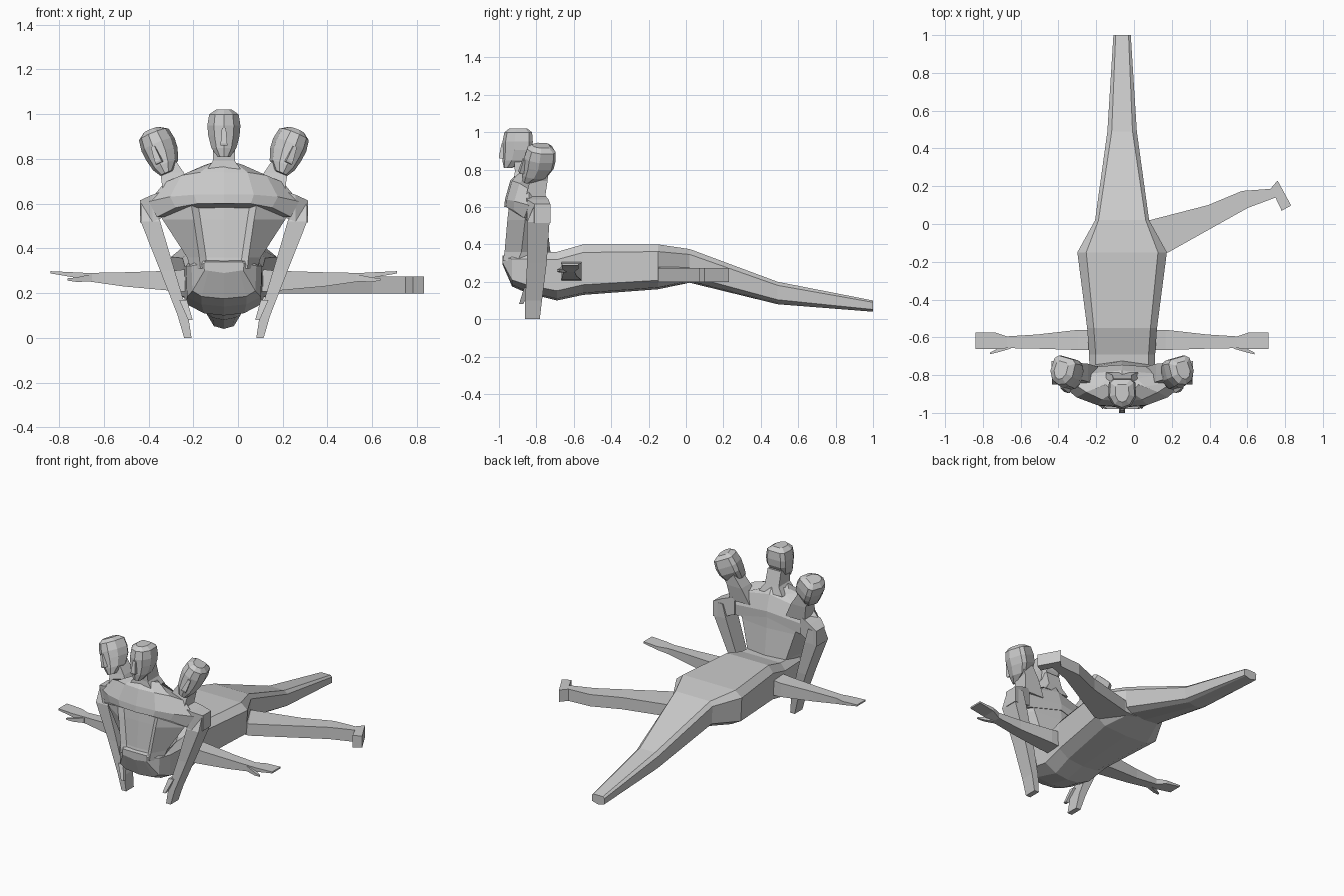
import bpy, bmesh, math
from mathutils import Matrix, Vector

CX = -0.063  # body midline

grey = bpy.data.materials.new("light grey")
grey.diffuse_color = (0.6, 0.6, 0.6, 1)


def loft(name, rings, matrix=Matrix()):
    """Skin equal-length rings of points and cap both ends."""
    bm = bmesh.new()
    vs = [[bm.verts.new(matrix @ Vector(p) + Vector((CX, 0, 0))) for p in r] for r in rings]
    n = len(vs[0])
    for a, b in zip(vs, vs[1:]):
        for i in range(n):
            j = (i + 1) % n
            bm.faces.new((a[i], a[j], b[j], b[i]))
    bm.faces.new(vs[0])
    bm.faces.new(vs[-1])
    bmesh.ops.recalc_face_normals(bm, faces=bm.faces)
    me = bpy.data.meshes.new(name)
    bm.to_mesh(me)
    bm.free()
    me.materials.append(grey)
    ob = bpy.data.objects.new(name, me)
    bpy.context.collection.objects.link(ob)
    return ob


def sym(half):
    """Complete a half ring that starts and ends on the midline."""
    return half + [(-x, y, z) for x, y, z in half[-2:0:-1]]


def rect_z(z, x0, x1, y0, y1, s=1):
    return [(s * x0, y0, z), (s * x1, y0, z), (s * x1, y1, z), (s * x0, y1, z)]


def rect_x(x, y0, y1, z0, z1, s=1):
    return [(s * x, y0, z0), (s * x, y1, z0), (s * x, y1, z1), (s * x, y0, z1)]


# Long body and tail: y, bottom, top, half width, top half width, bottom half width
body = [(-0.98, 0.29, 0.34, 0.09, 0.08, 0.07), (-0.93, 0.175, 0.35, 0.145, 0.12, 0.10),
        (-0.85, 0.14, 0.355, 0.17, 0.14, 0.10), (-0.69, 0.10, 0.36, 0.175, 0.14, 0.09),
        (-0.55, 0.13, 0.40, 0.185, 0.15, 0.11), (-0.15, 0.16, 0.40, 0.237, 0.19, 0.16),
        (0.02, 0.195, 0.375, 0.143, 0.125, 0.10), (0.49, 0.08, 0.20, 0.078, 0.055, 0.05),
        (1.0, 0.04, 0.10, 0.046, 0.034, 0.036)]
loft("body_and_tail", [sym([(0, y, zt), (tw, y, zt), (w, y, zt - 0.16 * (zt - zb)),
                            (w * 0.97, y, zb + 0.2 * (zt - zb)), (bw, y, zb + 0.01), (0, y, zb)])
                       for y, zb, zt, w, tw, bw in body])

# Ribcage and abdomen: z, front, panel half width, side x, side y, back x, back y
ribs = [(0.31, -0.965, 0.075, 0.15, -0.90, 0.13, -0.72),
        (0.36, -0.955, 0.08, 0.165, -0.88, 0.14, -0.725),
        (0.53, -0.94, 0.105, 0.275, -0.86, 0.19, -0.745),
        (0.62, -0.93, 0.12, 0.31, -0.84, 0.22, -0.75)]
loft("ribcage", [sym([(0, f, z), (pw, f + 0.005, z), (pw + 0.03, f - 0.015, z), (sx, sy, z),
                      (bx, by - 0.02, z), (0, by, z)]) for z, f, pw, sx, sy, bx, by in ribs])

# Broad chest overhanging the ribs
chest = [(0.60, 0.54, -0.972, 0.30, -0.865, 0.25, -0.745),
         (0.64, 0.61, -0.968, 0.335, -0.84, 0.27, -0.745),
         (0.74, 0.695, -0.94, 0.265, -0.84, 0.20, -0.775),
         (0.785, 0.745, -0.90, 0.12, -0.86, 0.08, -0.80)]
loft("chest", [sym([(0, f, zc), (0.4 * sx, f + 0.01, zc), (0.72 * sx, f + 0.05, zc * 0.7 + zs * 0.3),
                    (sx, sy, zs), (bx, by - 0.02, zs), (0, by, zc)])
               for zc, zs, f, sx, sy, bx, by in chest])


# Head with tapered jaw, built around the middle of the skull
def head(name, matrix):
    levels = [(-0.105, 0.028, -0.075, -0.03), (-0.065, 0.056, -0.083, 0.045),
              (-0.01, 0.07, -0.082, 0.075), (0.035, 0.074, -0.082, 0.08),
              (0.085, 0.066, -0.072, 0.076), (0.106, 0.036, -0.045, 0.05)]
    rings = []
    for z, w, f, b in levels:
        d = b - f
        rings.append(sym([(0, f, z), (w * 0.6, f + 0.1 * d, z), (w, f + 0.4 * d, z),
                          (w * 0.95, b - 0.12 * d, z), (w * 0.65, b, z), (0, b, z)]))
    loft(name, rings, matrix)
    loft(name + "_nose", [rect_z(-0.055, -0.016, 0.016, -0.099, -0.07),
                          rect_z(-0.045, -0.015, 0.015, -0.101, -0.07),
                          rect_z(0.025, -0.009, 0.009, -0.087, -0.07)], matrix)


head("middle_head", Matrix.Translation((0, -0.899, 0.914)))
loft("middle_neck", [rect_z(0.74, -0.085, 0.085, -0.92, -0.785), rect_z(0.79, -0.05, 0.05, -0.915, -0.80),
                     rect_z(0.88, -0.048, 0.048, -0.92, -0.825)])

for s, side in ((1, "right"), (-1, "left")):
    # Outer heads lean outward and turn away slightly
    m = (Matrix.Translation((s * 0.285, -0.79, 0.832)) @ Matrix.Rotation(s * math.radians(16), 4, 'Z')
         @ Matrix.Rotation(s * math.radians(24), 4, 'Y'))
    head(side + "_head", m)
    loft(side + "_neck", [rect_z(0.64, 0.13, 0.27, -0.86, -0.755, s),
                          rect_z(0.74, 0.18, 0.285, -0.835, -0.74, s),
                          rect_z(0.82, 0.235, 0.325, -0.82, -0.735, s)])

    # Shoulder and supporting front arm
    loft(side + "_shoulder", [rect_x(0.24, -0.86, -0.755, 0.55, 0.665, s),
                              rect_x(0.32, -0.85, -0.735, 0.52, 0.64, s),
                              rect_x(0.375, -0.81, -0.725, 0.515, 0.615, s)])
    loft(side + "_front_arm", [rect_z(0.61, 0.31, 0.37, -0.81, -0.73, s),
                               rect_z(0.52, 0.285, 0.372, -0.85, -0.73, s),
                               rect_z(0.30, 0.22, 0.285, -0.85, -0.745, s),
                               rect_z(0.10, 0.16, 0.207, -0.86, -0.77, s),
                               rect_z(0.0, 0.145, 0.178, -0.862, -0.782, s)])
    loft(side + "_front_thumb", [rect_z(0.17, 0.165, 0.20, -0.865, -0.83, s),
                                 rect_z(0.08, 0.14, 0.16, -0.893, -0.87, s)])

    # Outstretched side arm, hand and thumb
    loft(side + "_side_arm", [rect_x(0.14, -0.665, -0.56, 0.205, 0.31, s),
                              rect_x(0.23, -0.667, -0.56, 0.21, 0.30, s),
                              rect_x(0.45, -0.66, -0.585, 0.23, 0.293, s),
                              rect_x(0.61, -0.657, -0.595, 0.253, 0.29, s),
                              rect_x(0.67, -0.663, -0.575, 0.27, 0.293, s),
                              rect_x(0.775, -0.663, -0.575, 0.288, 0.298, s)])
    loft(side + "_side_thumb", [rect_x(0.59, -0.66, -0.63, 0.252, 0.285, s),
                                rect_x(0.66, -0.68, -0.66, 0.25, 0.27, s),
                                rect_x(0.70, -0.69, -0.68, 0.256, 0.266, s)])

# Single back leg, running out to one side: back edge, front edge, top height
leg = [((0.06, 0.02), (0.16, -0.15), 0.31), ((0.145, 0.02), (0.245, -0.15), 0.275),
       ((0.455, 0.10), (0.495, -0.01), 0.275), ((0.635, 0.175), (0.665, 0.085), 0.275),
       ((0.785, 0.186), (0.812, 0.14), 0.275)]
loft("back_leg", [[(*a, 0.198), (*b, 0.198), (*b, t), (*a, t)] for a, b, t in leg])
foot = [(0.785, 0.186), (0.823, 0.23), (0.895, 0.098), (0.845, 0.07), (0.812, 0.14)]
loft("back_foot", [[(x, y, z) for x, y in foot] for z in (0.198, 0.275)])
